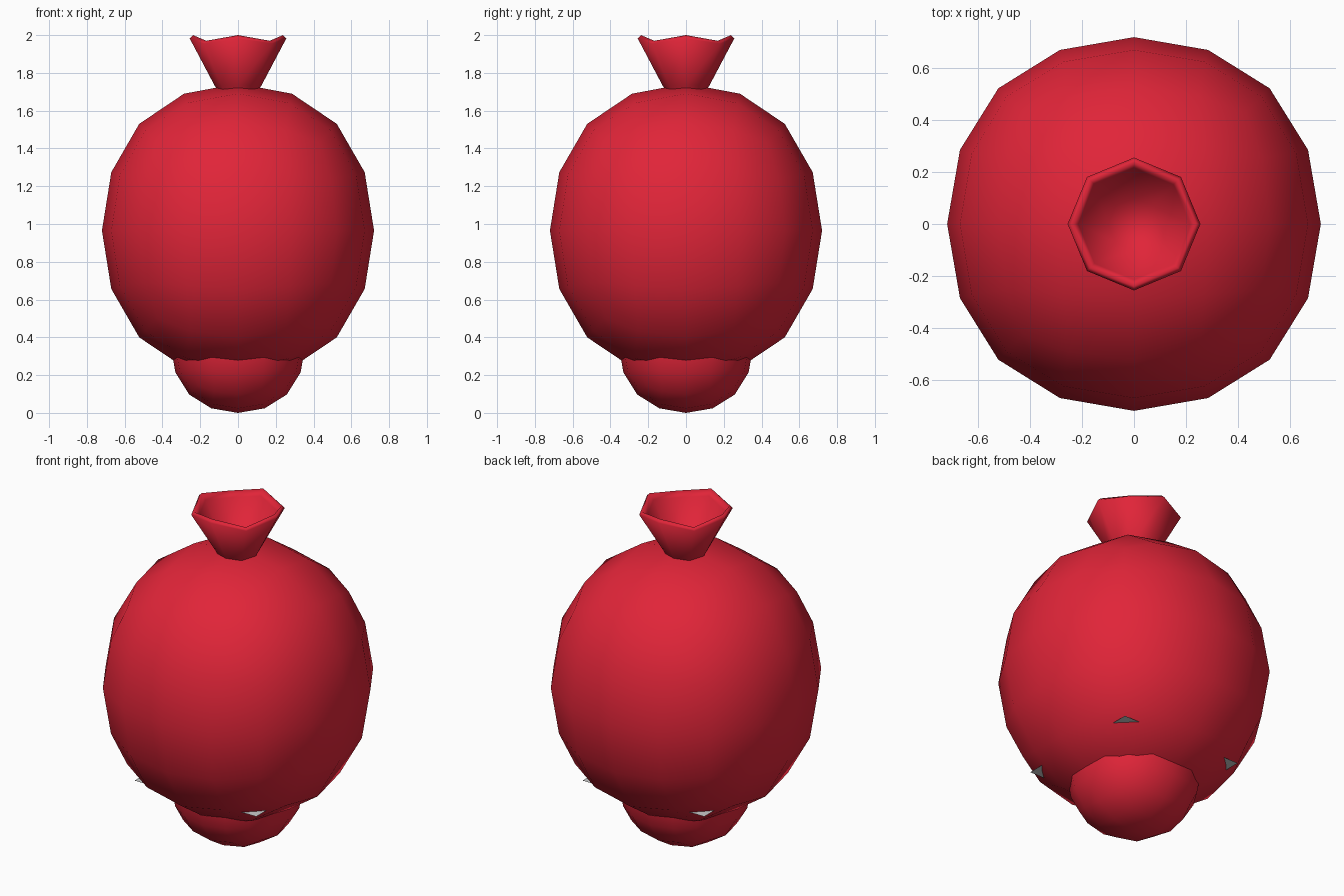
import bpy, bmesh
from math import sin, cos, pi

if "Cube" in bpy.data.objects:
    bpy.data.objects.remove(bpy.data.objects["Cube"])

red = bpy.data.materials.new("red_cloth")
red.diffuse_color = (0.75, 0.018, 0.04, 1)
red.use_nodes = True
red.node_tree.nodes["Principled BSDF"].inputs["Base Color"].default_value = red.diffuse_color


def soft_cube(name, half_xy, half_z, z):
    # Rounded lump: a cube smoothed twice by subdivision
    bpy.ops.mesh.primitive_cube_add(size=2, location=(0, 0, z))
    ob = bpy.context.object
    ob.name = name
    for v in ob.data.vertices:
        v.co = (v.co.x * half_xy, v.co.y * half_xy, v.co.z * half_z)
    mod = ob.modifiers.new("round", 'SUBSURF')
    mod.levels = mod.render_levels = 2
    bpy.ops.object.shade_smooth()
    ob.data.materials.append(red)
    return ob


# Main body and the smaller lump under it
soft_cube("body", 0.858, 0.927, 0.965)
soft_cube("bottom_lump", 0.424, 0.423, 0.355)

# Flared eight-sided neck: (radius, z at axes, z at diagonals), outside to inside
rings = [(0.10, 1.69, 1.69), (0.125, 1.735, 1.735), (0.256, 1.983, 1.955),
         (0.238, 2.0, 1.97), (0.215, 1.965, 1.94), (0.10, 1.76, 1.76)]
bm = bmesh.new()
loops = []
for r, z_axis, z_diag in rings:
    loops.append([bm.verts.new((r * cos(i * pi / 4), r * sin(i * pi / 4),
                                z_diag if i % 2 else z_axis)) for i in range(8)])
for a, b in zip(loops, loops[1:]):
    for i in range(8):
        j = (i + 1) % 8
        bm.faces.new((a[i], a[j], b[j], b[i]))
bm.faces.new(loops[-1])
for f in bm.faces:
    f.smooth = True
me = bpy.data.meshes.new("neck")
bm.to_mesh(me)
bm.free()
neck = bpy.data.objects.new("neck", me)
bpy.context.collection.objects.link(neck)
me.materials.append(red)

# Flat grey square whose corners poke out of the body
bpy.ops.mesh.primitive_plane_add(size=0.8, location=(0, 0, 0.40))
bpy.context.object.name = "base_plate"
